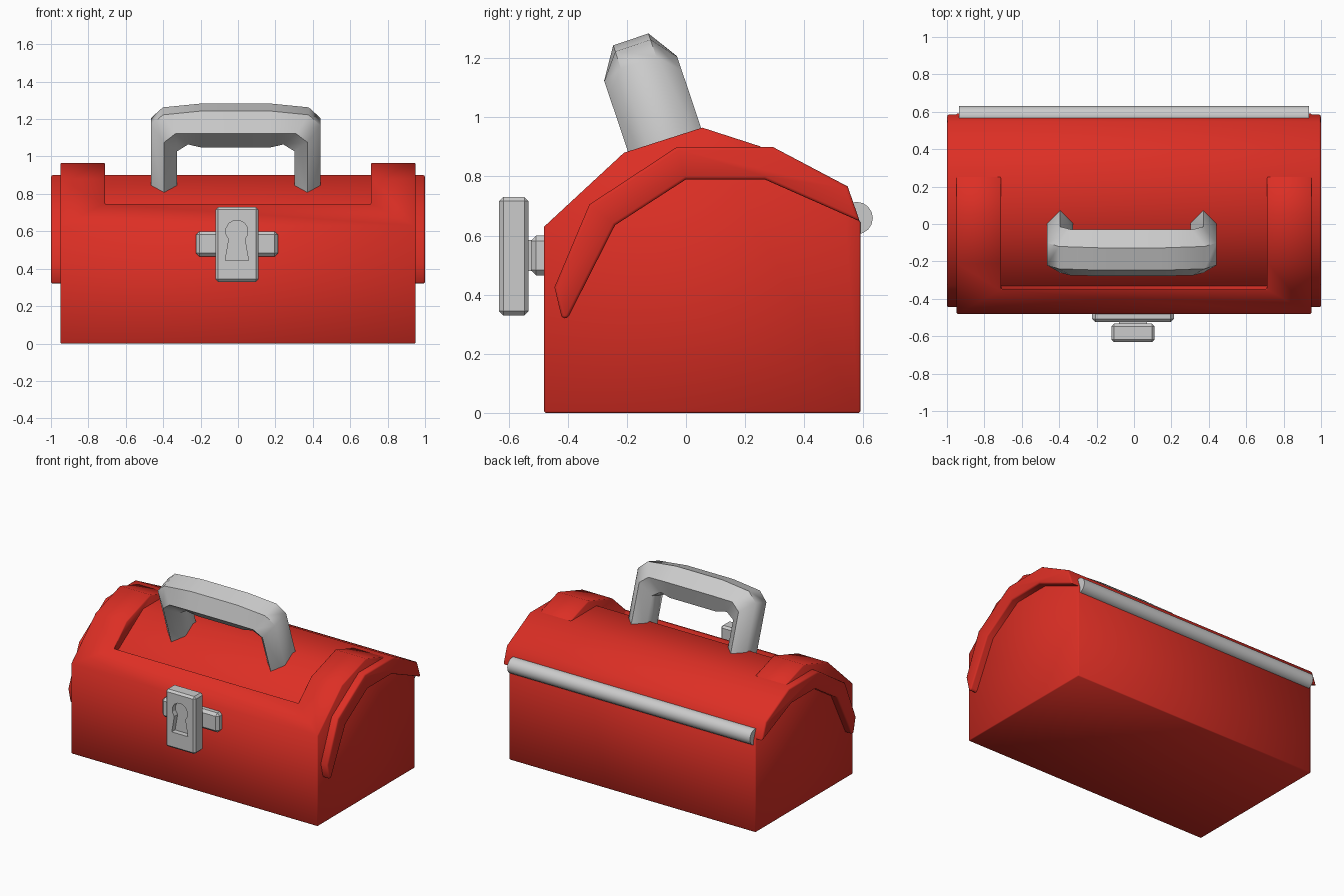
import bpy, bmesh, math

if "Cube" in bpy.data.objects:
    bpy.data.objects.remove(bpy.data.objects["Cube"], do_unlink=True)


def make_material(name, rgb):
    mat = bpy.data.materials.new(name)
    mat.use_nodes = True
    mat.diffuse_color = (*rgb, 1)
    mat.node_tree.nodes["Principled BSDF"].inputs["Base Color"].default_value = (*rgb, 1)
    return mat


RED = make_material("red_paint", (0.72, 0.028, 0.018))
GREY = make_material("light_grey_metal", (0.60, 0.60, 0.60))


def loft(name, sections, mat):
    """Skin a list of equal-length rings and cap both ends."""
    bm = bmesh.new()
    rings = [[bm.verts.new(p) for p in ring] for ring in sections]
    n = len(rings[0])
    for a, b in zip(rings, rings[1:]):
        for i in range(n):
            j = (i + 1) % n
            bm.faces.new((a[i], a[j], b[j], b[i]))
    bm.faces.new(rings[0])
    bm.faces.new(rings[-1])
    bmesh.ops.recalc_face_normals(bm, faces=bm.faces)
    mesh = bpy.data.meshes.new(name)
    bm.to_mesh(mesh)
    bm.free()
    mesh.materials.append(mat)
    obj = bpy.data.objects.new(name, mesh)
    bpy.context.collection.objects.link(obj)
    return obj


def prism_x(name, profile, x0, x1, mat):
    return loft(name, [[(x, y, z) for y, z in profile] for x in (x0, x1)], mat)


def prism_y(name, profile, y0, y1, mat):
    return loft(name, [[(x, y, z) for x, z in profile] for y in (y0, y1)], mat)


def activate(obj):
    bpy.ops.object.select_all(action='DESELECT')
    obj.select_set(True)
    bpy.context.view_layer.objects.active = obj


def cut(obj, cutter):
    mod = obj.modifiers.new("cut", 'BOOLEAN')
    mod.operation, mod.solver, mod.object = 'DIFFERENCE', 'EXACT', cutter
    activate(obj)
    bpy.ops.object.modifier_apply(modifier=mod.name)
    bpy.data.objects.remove(cutter, do_unlink=True)


def finish(obj, width=0.0, segments=1, limit=50, smooth=60):
    activate(obj)
    if width:
        mod = obj.modifiers.new("bevel", 'BEVEL')
        mod.width, mod.segments = width, segments
        mod.limit_method, mod.angle_limit = 'ANGLE', math.radians(limit)
        bpy.ops.object.modifier_apply(modifier=mod.name)
    bpy.ops.object.shade_smooth_by_angle(angle=math.radians(smooth))


def rect(x0, x1, z0, z1):
    return [(x0, z0), (x1, z0), (x1, z1), (x0, z1)]


# Box body with raised ends; the notch leaves a lip along the front
body = prism_x("box_body", [(-.48, 0), (-.48, .63), (-.21, .88), (.055, .965), (.25, .902),
                            (.29, .86), (.54, .71), (.59, .645), (.59, 0)], -.95, .95, RED)
notch = prism_x("notch_cutter", [(-.35, 1.1), (-.35, .745), (-.32, .66), (-.02, .85),
                                 (.28, .85), (.4, 1.1)], -.71, .71, RED)
cut(body, notch)
finish(body, .02)

# Arched lid shell that overhangs the ends
lid = prism_x("lid", [(-.42, .32), (-.445, .425), (-.327, .705), (-.03, .90), (.293, .90),
                      (.547, .766), (.588, .648), (.266, .79), (0, .79), (-.24, .635),
                      (-.40, .32)], -1, 1, RED)
finish(lid, .022, 2)

# Hinge rod along the back
rod = [(.577 + .055 * math.cos(a * math.pi / 8), .659 + .055 * math.sin(a * math.pi / 8))
       for a in range(16)]
finish(prism_x("hinge_rod", rod, -.935, .935, GREY), smooth=40)

# Carrying handle: stations of (outer x, outer u, inner x, inner u) in a leaning plane
half = [(-.453, .75, -.313, .75), (-.453, 1.175, -.313, 1.03),
        (-.39, 1.235, -.255, 1.068), (-.18, 1.257, -.18, 1.05)]
stations = half + [(-a, b, -c, d) for a, b, c, d in reversed(half)]
lean = math.radians(18.6)
c, s = math.cos(lean), math.sin(lean)
rings = []
for ox, ou, ix, iu in stations:
    ring = []
    for t, p in ((0, -.063), (0, .063), (.5, .13), (1, .063), (1, -.063), (.5, -.13)):
        x, u, q = ox + (ix - ox) * t, ou + (iu - ou) * t, .226 + p
        ring.append((x - .012, q * c - u * s, q * s + u * c))
    rings.append(ring)
finish(loft("carry_handle", rings, GREY), smooth=50)

# Latch crossbar and lock plate with a recessed keyhole
finish(prism_y("latch_bar", rect(-.225, .213, .465, .60), -.525, -.45, GREY), .018, smooth=30)
finish(prism_y("latch_neck", rect(-.08, .07, .48, .585), -.545, -.50, GREY), smooth=30)
plate = prism_y("lock_plate", rect(-.12, .11, .33, .73), -.632, -.533, GREY)
finish(plate, .014, smooth=30)
arc = [(-.006 + .06 * math.cos(math.radians(a)), .6 + .06 * math.sin(math.radians(a)))
       for a in range(-45, 226, 30)]
keyhole = prism_y("keyhole_cutter", arc + [(-.068, .445), (.056, .445)], -.70, -.595, GREY)
cut(plate, keyhole)
finish(plate, smooth=30)
